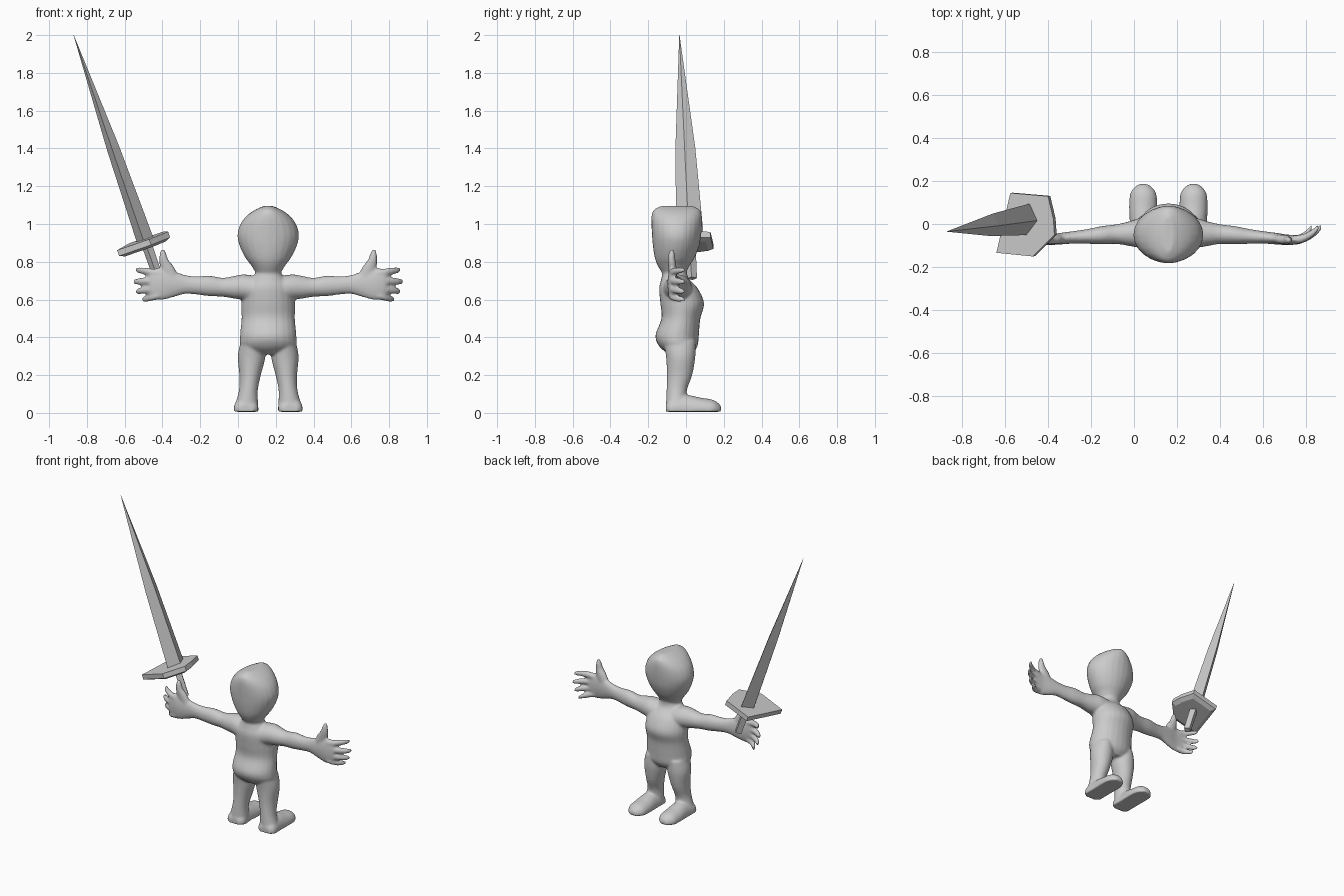
import bpy, bmesh, math
from mathutils import Vector

if "Cube" in bpy.data.objects:
    bpy.data.objects.remove(bpy.data.objects["Cube"])

CX = 0.16  # centre line of the figure


def bridge(bm, rings):
    """Skin a list of equal-length point rings and cap both ends."""
    vs = [[bm.verts.new(p) for p in r] for r in rings]
    n = len(vs[0])
    for a, b in zip(vs, vs[1:]):
        for i in range(n):
            j = (i + 1) % n
            bm.faces.new((a[i], a[j], b[j], b[i]))
    bm.faces.new(vs[0])
    bm.faces.new(vs[-1])


def finish(bm, name):
    bmesh.ops.recalc_face_normals(bm, faces=bm.faces)
    me = bpy.data.meshes.new(name)
    bm.to_mesh(me)
    bm.free()
    ob = bpy.data.objects.new(name, me)
    bpy.context.collection.objects.link(ob)
    return ob


def smooth_path(keys, steps=4):
    """Catmull-Rom interpolation of the section keys."""
    k = [keys[0]] + list(keys) + [keys[-1]]
    out = []
    for p0, p1, p2, p3 in zip(k, k[1:], k[2:], k[3:]):
        for s in range(steps):
            t = s / steps
            out.append([0.5 * (2*b + (c-a)*t + (2*a-5*b+4*c-d)*t*t + (3*b-a-3*c+d)*t**3)
                        for a, b, c, d in zip(p0, p1, p2, p3)])
    return out + [list(keys[-1])]


def limb(bm, axis, keys, sides=(1,)):
    """Elliptical loft; keys are (d, y, z, radius1, radius2), d = distance from centre line."""
    i, j = {'x': (1, 2), 'y': (0, 2), 'z': (0, 1)}[axis]
    for s in sides:
        rings = []
        for d, y, z, a, b in smooth_path(keys):
            ring = []
            for q in range(24):
                t = math.tau * q / 24
                p = [d, y, z]
                p[i] += a * math.cos(t)
                p[j] += b * math.sin(t)
                ring.append((CX + s * p[0], p[1], max(p[2], 0.006)))
            rings.append(ring)
        bridge(bm, rings)


BOTH = (1, -1)
bm = bmesh.new()

# torso and neck
limb(bm, 'z', [(0, -.03, .31, .08, .06), (0, -.04, .35, .145, .10), (0, -.047, .41, .149, .115),
               (0, -.027, .50, .141, .103), (0, -.02, .58, .143, .116), (0, -.04, .66, .13, .102),
               (0, -.058, .71, .09, .073), (0, -.06, .75, .066, .066), (0, -.06, .80, .08, .08)])
# head: tapers to the chin, flat-topped from the side
limb(bm, 'z', [(0, -.065, .73, .06, .055), (0, -.065, .78, .09, .085), (0, -.06, .82, .12, .105),
               (0, -.053, .88, .15, .122), (0, -.05, .94, .163, .13), (0, -.049, 1.0, .147, .134),
               (0, -.049, 1.045, .112, .133), (0, -.049, 1.075, .07, .122), (0, -.049, 1.095, .025, .085)])
# legs
limb(bm, 'z', [(.085, -.035, .38, .06, .085), (.088, -.028, .30, .073, .078), (.096, -.034, .20, .057, .067),
               (.105, -.049, .12, .05, .054), (.115, -.052, .04, .062, .054)], BOTH)
# feet
limb(bm, 'y', [(.117, -.107, .02, .04, .025), (.117, -.08, .02, .064, .06), (.117, 0, .02, .063, .075),
               (.117, .08, .02, .066, .06), (.117, .14, .02, .061, .05), (.117, .17, .018, .042, .035),
               (.117, .186, .015, .02, .02)], BOTH)
# arms and palms
limb(bm, 'x', [(.06, -.045, .65, .08, .075), (.13, -.042, .665, .07, .068), (.18, -.045, .665, .058, .06),
               (.24, -.047, .665, .046, .05), (.31, -.052, .672, .042, .054), (.38, -.058, .675, .034, .048),
               (.44, -.062, .68, .029, .05), (.50, -.068, .682, .027, .069), (.56, -.074, .682, .024, .084),
               (.61, -.072, .684, .021, .08), (.63, -.068, .685, .015, .065)], BOTH)
# thumbs
limb(bm, 'z', [(.50, -.068, .69, .04, .022), (.535, -.072, .77, .038, .022), (.552, -.076, .81, .024, .02),
               (.557, -.076, .84, .018, .017), (.559, -.075, .865, .009, .01)], BOTH)
# four fingers, each curving slightly forward
for z0, z1, tip in [(.738, .758, .70), (.70, .695, .712), (.662, .643, .70), (.622, .600, .668)]:
    keys = []
    for f, y, r in [(0, -.074, .02), (.4, -.066, .02), (.75, -.042, .018), (.93, -.022, .015), (1, -.012, .01)]:
        keys.append((.58 + (tip - .58) * f, y, z0 + (z1 - z0) * f, r, r))
    limb(bm, 'x', keys, BOTH)

body = finish(bm, "figure_body")
rem = body.modifiers.new("fuse", 'REMESH')
rem.mode = 'VOXEL'
rem.voxel_size = 0.0075
rem.use_smooth_shade = True
sm = body.modifiers.new("soften", 'SMOOTH')
sm.factor = 0.5
sm.iterations = 5

# sword frame: u along the blade, v across its width, w through its thickness
base, tip = Vector((-.49, .022, .91)), Vector((-.87, -.035, 2.0))
u = (tip - base).normalized()
v = Vector((.02, .15, 0))
v = (v - u * v.dot(u)).normalized()
w = v.cross(u)


def diamond(c, wide, thick):
    return [c + v * wide, c + w * thick, c - v * wide, c - w * thick]


# blade: diamond section tapering in two stages
bm = bmesh.new()
bridge(bm, [diamond(base, .074, .046), diamond(base.lerp(tip, .45), .053, .034), diamond(tip, .0008, .0008)])
finish(bm, "sword_blade")

# grip
bm = bmesh.new()
bridge(bm, [diamond(base - u * .21, .026, .026), diamond(base, .028, .028)])
finish(bm, "sword_grip")

# guard: irregular six-sided plate square to the blade
outline = [(-.07, .145), (.105, .13), (.13, .025), (.135, -.05), (.035, -.15), (-.135, -.133)]
centre = Vector((-.5, 0, .9))


def plate(offset, size):
    return [centre + u * offset + Vector((x, y, -(x * u.x + y * u.y) / u.z)) * size for x, y in outline]


bm = bmesh.new()
bridge(bm, [plate(-.03, .8), plate(-.016, 1), plate(.016, 1)])
finish(bm, "sword_guard")
